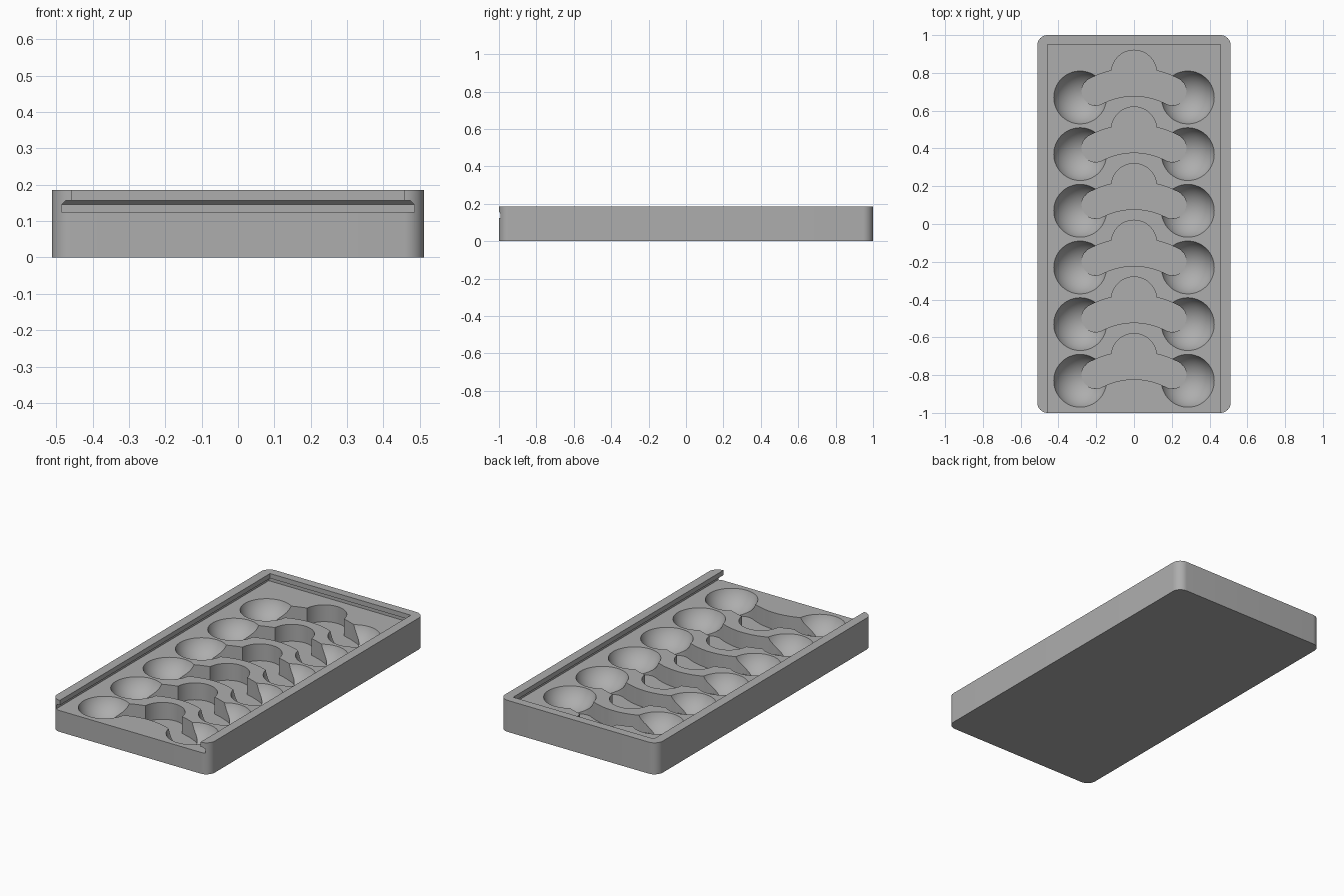
import bpy, bmesh, math
from math import sin, cos, radians

cube = bpy.data.objects.get("Cube")
if cube:
    bpy.data.objects.remove(cube, do_unlink=True)

HALF_X, HALF_Y, HEIGHT, CORNER = 0.512, 1.0, 0.185, 0.055
DECK = 0.125                       # height of the recessed deck
ROWS = [0.67 - 0.3 * i for i in range(6)]

grey = bpy.data.materials.new("plain grey")
grey.use_nodes = True
grey.diffuse_color = (0.42, 0.42, 0.42, 1)
grey.node_tree.nodes["Principled BSDF"].inputs["Base Color"].default_value = grey.diffuse_color


def arc(cx, cy, r, a0, a1, n):
    """Points on a circle arc, angles in radians."""
    return [(cx + r * cos(a0 + (a1 - a0) * i / n), cy + r * sin(a0 + (a1 - a0) * i / n))
            for i in range(n + 1)]


def loft(bm, rings):
    """Closed solid through stacked (outline, z) rings."""
    loops = [[bm.verts.new((x, y, z)) for x, y in pts] for pts, z in rings]
    bm.faces.new(loops[0][::-1])
    bm.faces.new(loops[-1])
    for low, high in zip(loops, loops[1:]):
        n = len(low)
        for i in range(n):
            j = (i + 1) % n
            bm.faces.new((low[i], low[j], high[j], high[i]))


def make_object(name, bm):
    bmesh.ops.recalc_face_normals(bm, faces=bm.faces)
    mesh = bpy.data.meshes.new(name)
    bm.to_mesh(mesh)
    bm.free()
    mesh.materials.append(grey)
    obj = bpy.data.objects.new(name, mesh)
    bpy.context.collection.objects.link(obj)
    return obj


# Tray block with rounded corners
outline = []
for k, (sx, sy) in enumerate([(1, 1), (-1, 1), (-1, -1), (1, -1)]):
    a = radians(90 * k)
    outline += arc(sx * (HALF_X - CORNER), sy * (HALF_Y - CORNER), CORNER, a, a + radians(90), 12)
bm = bmesh.new()
loft(bm, [(outline, 0), (outline, HEIGHT)])
tray = make_object("tray", bm)

# Sliding lid channel, open at the front, undercut on three sides
def channel_ring(inset):
    x, y = 0.485 - inset, 0.978 - inset
    return [(-x, -1.1), (x, -1.1), (x, y), (-x, y)]

bm = bmesh.new()
loft(bm, [(channel_ring(0), DECK), (channel_ring(0), 0.146), (channel_ring(0.012), 0.157),
          (channel_ring(0.028), 0.157), (channel_ring(0.028), 0.25)])
channel = make_object("lid_channel_cutter", bm)

# Round cups, two per row
bm = bmesh.new()
RADIUS = 0.148
for y in ROWS:
    for x in (-0.285, 0.285):
        ball = bmesh.ops.create_uvsphere(bm, u_segments=64, v_segments=40, radius=RADIUS)
        bmesh.ops.translate(bm, verts=ball["verts"], vec=(x, y, 0.025 + RADIUS))
cups = make_object("cup_cutter", bm)

# Curved pocket: an arched band with round ends and a round head on top
MID, HALF_BAND, SPREAD = 0.44, 0.074, radians(27.5)
HEAD_Y, HEAD_R = 0.488, 0.12
outer, inner = MID + HALF_BAND, MID - HALF_BAND
up = radians(90)
meet_y = (outer ** 2 - HEAD_R ** 2 + HEAD_Y ** 2) / (2 * HEAD_Y)
meet_band = math.asin(meet_y / outer)
meet_head = math.asin((meet_y - HEAD_Y) / HEAD_R)
right, left = up - SPREAD, up + SPREAD
pocket = arc(0, 0, outer, right, meet_band, 12)
pocket += arc(0, HEAD_Y, HEAD_R, meet_head, math.pi - meet_head, 32)[1:]
pocket += arc(0, 0, outer, math.pi - meet_band, left, 12)[1:]
pocket += arc(MID * cos(left), MID * sin(left), HALF_BAND, left, left + math.pi, 20)[1:]
pocket += arc(0, 0, inner, left, right, 32)[1:]
pocket += arc(MID * cos(right), MID * sin(right), HALF_BAND, right - math.pi, right, 20)[1:-1]
bm = bmesh.new()
for y in ROWS:
    pts = [(px, py + y - 0.358) for px, py in pocket]
    loft(bm, [(pts, 0.026), (pts, 0.15)])
pockets = make_object("pocket_cutter", bm)

# Carve the tray, then drop the cutters
bpy.ops.object.select_all(action='DESELECT')
bpy.context.view_layer.objects.active = tray
tray.select_set(True)
for cutter in (channel, cups, pockets):
    cutter.hide_render = True
    mod = tray.modifiers.new(cutter.name, 'BOOLEAN')
    mod.operation = 'DIFFERENCE'
    mod.solver = 'EXACT'
    mod.object = cutter
    bpy.ops.object.modifier_apply(modifier=mod.name)
    bpy.data.objects.remove(cutter, do_unlink=True)

bpy.ops.object.shade_smooth_by_angle(angle=radians(25))
# Keep level surfaces flat
for face in tray.data.polygons:
    if abs(face.normal.z) > 0.9999:
        face.use_smooth = False
